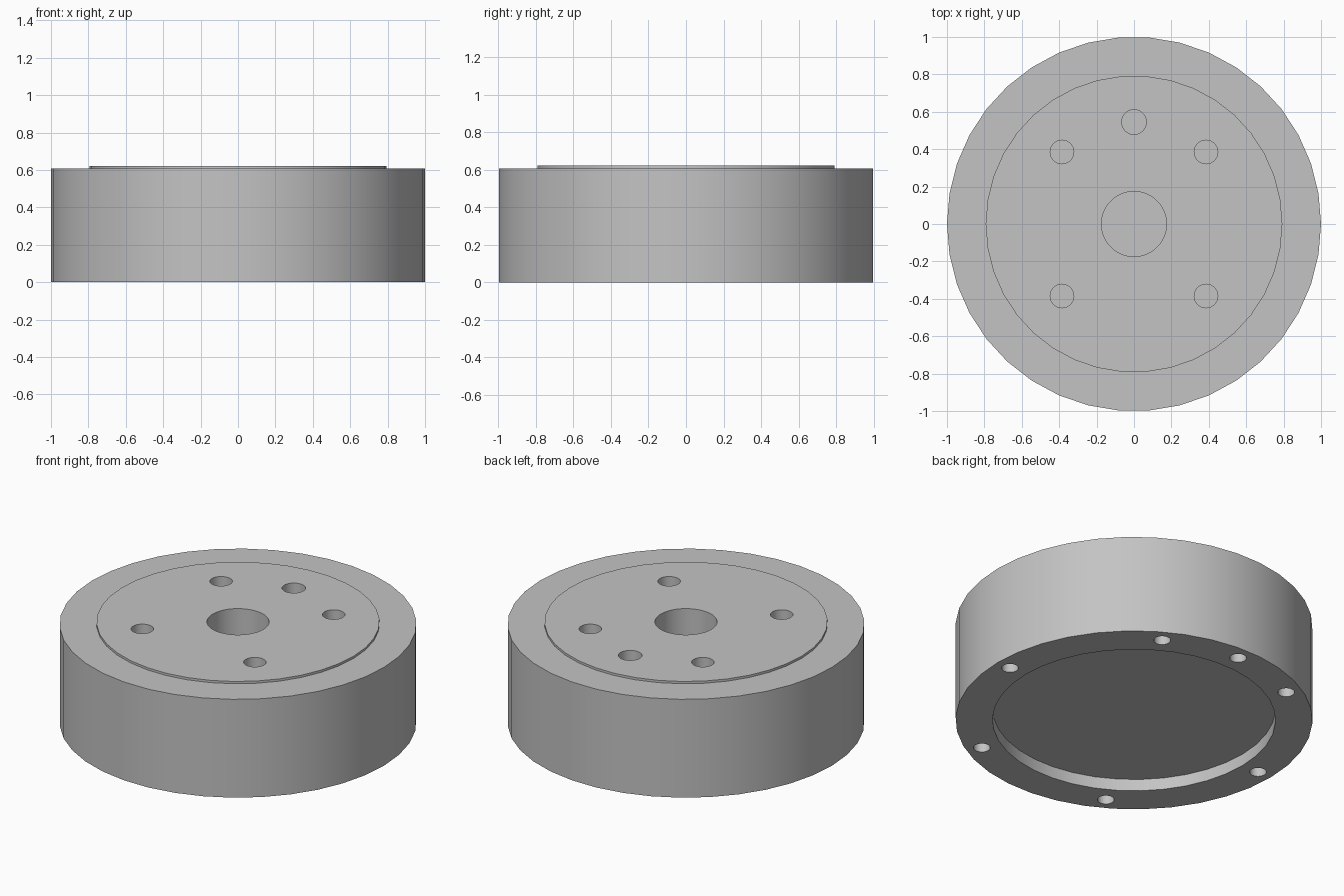
import bpy
from math import cos, sin, radians

default = bpy.data.objects.get("Cube")
if default:
    bpy.data.objects.remove(default)

TOP, RIM, RECESS = 0.622, 0.608, 0.073
SIDES = 38

# Single grey metal
grey = bpy.data.materials.new("grey metal")
grey.use_nodes = True
colour = (0.55, 0.55, 0.55, 1)
grey.diffuse_color = colour
grey.node_tree.nodes["Principled BSDF"].inputs["Base Color"].default_value = colour


def revolve(name, profile, sides):
    """Closed solid of revolution from (radius, z) points, capped at both ends."""
    verts = [(r * cos(radians(360 * i / sides)), r * sin(radians(360 * i / sides)), z)
             for r, z in profile for i in range(sides)]
    faces = [tuple(reversed(range(sides)))]
    for k in range(len(profile) - 1):
        a, b = k * sides, (k + 1) * sides
        for i in range(sides):
            j = (i + 1) % sides
            faces.append((a + i, a + j, b + j, b + i))
    faces.append(tuple(range(len(verts) - sides, len(verts))))
    mesh = bpy.data.meshes.new(name)
    mesh.from_pydata(verts, [], faces)
    obj = bpy.data.objects.new(name, mesh)
    bpy.context.collection.objects.link(obj)
    return obj


def drill(body, x, y, radius, low, high, sides=32):
    """Cut one round hole between two heights."""
    cutter = revolve("hole_cutter", [(radius, low), (radius, high)], sides)
    cutter.location = (x, y, 0)
    cutter.hide_render = True
    mod = body.modifiers.new("hole", 'BOOLEAN')
    mod.operation = 'DIFFERENCE'
    mod.solver = 'EXACT'
    mod.object = cutter
    bpy.context.view_layer.objects.active = body
    bpy.ops.object.modifier_apply(modifier=mod.name)
    bpy.data.objects.remove(cutter)


# Housing: recessed underside, outer wall, rim and raised top plate
housing = revolve("housing", [(0.793, RECESS), (0.793, 0), (1, 0), (1, RIM),
                              (0.793, RIM), (0.793, TOP)], SIDES)
housing.data.materials.append(grey)

# Central bore
drill(housing, 0, 0, 0.174, 0.3, 1, 48)

# Mounting holes in the top plate
for sx in (-1, 1):
    for sy in (-1, 1):
        drill(housing, sx * 0.385, sy * 0.385, 0.063, 0.35, 1)
drill(housing, 0, 0.545, 0.066, 0.35, 1)

# Screw holes under the rim: six evenly spaced and one locating hole at the back
for angle in (0, 60, 120, 180, 240, 300, 90):
    a = radians(angle)
    drill(housing, 0.907 * cos(a), 0.907 * sin(a), 0.047, -0.5, 0.25)

# Smooth walls with crisp edges
bpy.ops.object.select_all(action='DESELECT')
housing.select_set(True)
bpy.context.view_layer.objects.active = housing
bpy.ops.object.shade_smooth_by_angle(angle=radians(30))
